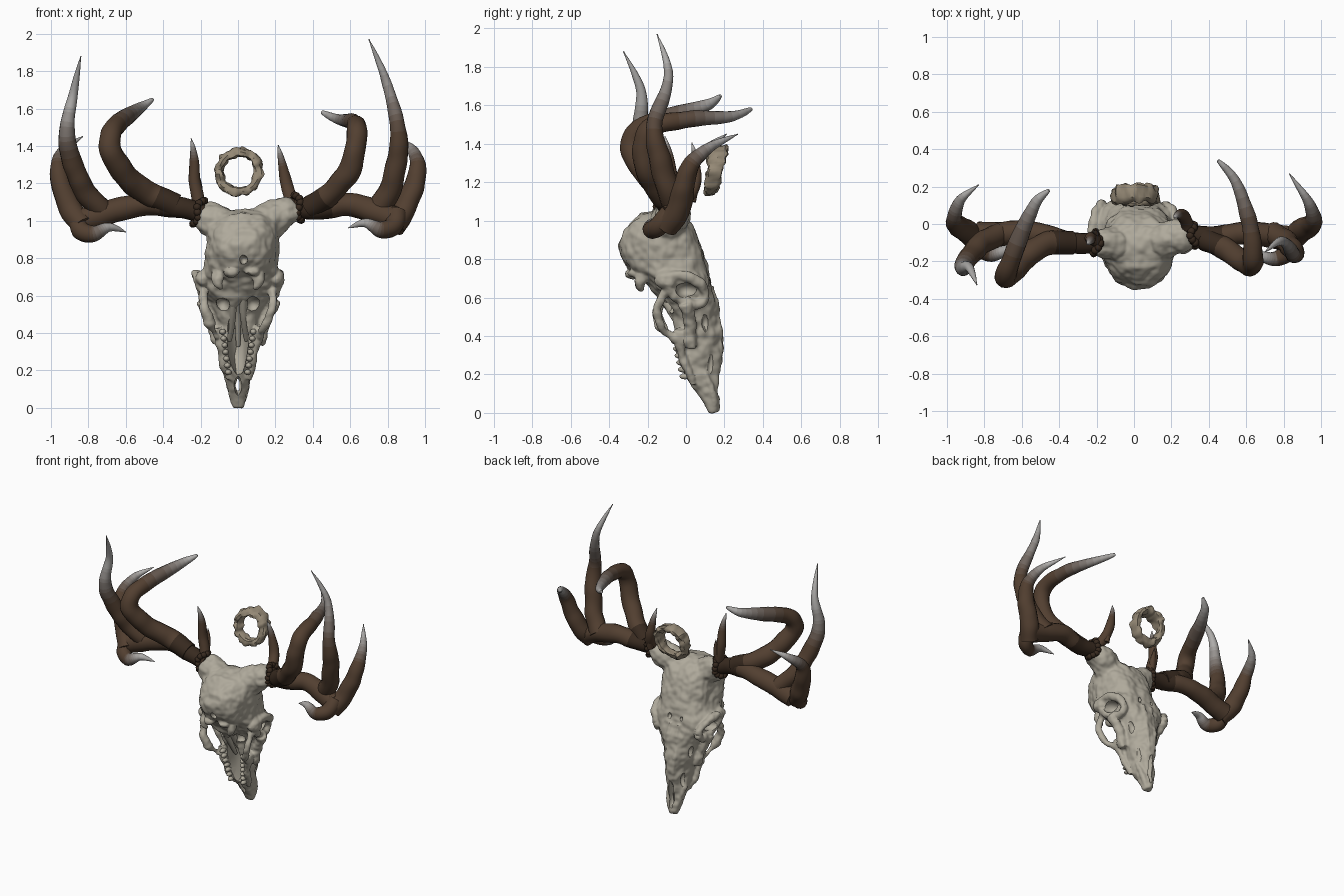
import bpy, bmesh, math
from mathutils import Vector, Matrix, noise

if "Cube" in bpy.data.objects:
    bpy.data.objects.remove(bpy.data.objects["Cube"])


def material(name, rgb):
    m = bpy.data.materials.new(name)
    m.diffuse_color = (*rgb, 1)
    m.use_nodes = True
    m.node_tree.nodes["Principled BSDF"].inputs["Base Color"].default_value = m.diffuse_color
    return m


# bone, plus a horn ramp blended from dark brown to grey
BONE = [material("bone", (0.43, 0.40, 0.33))]
BROWN, GREY = Vector((0.085, 0.05, 0.03)), Vector((0.42, 0.41, 0.40))
HORN = [material("horn_dark", BROWN * 0.45)] + [
    material("horn_%d" % i, BROWN.lerp(GREY, (i / 8) ** 1.5)) for i in range(9)]


def activate(ob, others=()):
    bpy.ops.object.select_all(action='DESELECT')
    bpy.context.view_layer.objects.active = ob
    for o in (ob, *others):
        o.select_set(True)


def finish(bm, name, mats, smooth=60):
    bmesh.ops.recalc_face_normals(bm, faces=bm.faces)
    me = bpy.data.meshes.new(name)
    bm.to_mesh(me)
    bm.free()
    ob = bpy.data.objects.new(name, me)
    bpy.context.collection.objects.link(ob)
    for m in mats:
        me.materials.append(m)
    activate(ob)
    bpy.ops.object.shade_smooth_by_angle(angle=math.radians(smooth))
    return ob


def spline(rows, steps):
    """Catmull-Rom through rows of numbers."""
    rows = [Vector(r) for r in rows]
    out = []
    for i in range(len(rows) - 1):
        p0, p1, p2 = rows[max(i - 1, 0)], rows[i], rows[i + 1]
        p3 = rows[min(i + 2, len(rows) - 1)]
        for k in range(steps):
            t = k / steps
            out.append((2 * p1 + (p2 - p0) * t + (2 * p0 - 5 * p1 + 4 * p2 - p3) * t * t
                        + (3 * p1 - p0 - 3 * p2 + p3) * t ** 3) / 2)
    return out + [rows[-1]]


def bridge(bm, rings, shade=lambda t: 0):
    n = len(rings[0])
    for i, (a, b) in enumerate(zip(rings, rings[1:])):
        for j in range(n):
            f = bm.faces.new((a[j], a[(j + 1) % n], b[(j + 1) % n], b[j]))
            f.material_index = shade(i / (len(rings) - 1))
    bm.faces.new(rings[0]).material_index = shade(0)
    bm.faces.new(rings[-1]).material_index = shade(1)


def tube(name, path, r0, change=-1.0, mats=BONE, grey=2.0, dark=-1.0, power=2.3):
    """Bent limb; radius grows or tapers by change; fades to grey after fraction grey."""
    def shade(t):
        if len(mats) == 1:
            return 0
        return 0 if t < dark else 1 if t < grey else min(9, 2 + int((t - grey) * 26))
    pts = spline(path, 8)
    bm = bmesh.new()
    rings, side, last = [], None, len(pts) - 1
    for i, c in enumerate(pts):
        d = (pts[min(i + 1, last)] - pts[max(i - 1, 0)]).normalized()
        side = d.orthogonal() if side is None else side - d * side.dot(d)
        side.normalize()
        up = d.cross(side)
        ring = []
        for j in range(14):
            a = math.tau * j / 14
            o = side * math.cos(a) + up * math.sin(a)
            r = max(r0 * (1 + change * (i / last) ** power), 0.003)
            r *= 1 + 0.14 * noise.noise((c + o * 0.05) * 11)
            ring.append(bm.verts.new(c + o * r))
        rings.append(ring)
    bridge(bm, rings, shade)
    return finish(bm, name, mats)


def blobs(name, spheres, mats=BONE):
    """Group of ellipsoids: centre, scale."""
    bm = bmesh.new()
    for c, s in spheres:
        bmesh.ops.create_icosphere(bm, subdivisions=2, radius=1,
                                   matrix=Matrix.Translation(c) @ Matrix.Diagonal((*s, 1)))
    return finish(bm, name, mats)


# skull shell: z, y front, y back, half width
PROFILE = [(1.055, -.14, -.06, .06), (1.03, -.23, -.01, .15), (.96, -.31, .04, .19),
           (.86, -.35, .085, .192), (.76, -.31, .11, .195), (.69, -.22, .13, .215),
           (.57, -.12, .165, .165), (.48, -.07, .18, .125), (.3, -.04, .192, .09),
           (.14, .025, .17, .062), (.06, .09, .178, .042), (.005, .12, .172, .025)]
bm = bmesh.new()
rings = []
for z, yf, yb, w in spline(PROFILE, 5):
    ring = []
    snout = min(1, max(0, (0.66 - z) / 0.2))
    cx = 0.03 * min(1, max(0, (z - 0.6) / 0.3))
    for j in range(40):
        ca, sa = math.cos(math.tau * j / 40), math.sin(math.tau * j / 40)
        k = 0.8 if sa > 0 or snout > 0 else 1
        x = w * math.copysign(abs(ca) ** k, ca)
        y = (yf + yb) / 2 + (yb - yf) / 2 * math.copysign(abs(sa) ** k, sa)
        if sa > 0:  # narrow nose bridge
            x *= 1 - 0.4 * snout * sa
        ring.append(bm.verts.new((x + cx, y, z)))
    rings.append(ring)
bridge(bm, rings)
skull = finish(bm, "skull", BONE, 50)

# paired skull details, mirrored and fused into the shell
parts = []
for s, n in ((-1, "left"), (1, "right")):
    rim = [(s * (.195 + .02 * math.sin(a) - .02 * math.cos(a)), .005 + .1 * math.cos(a),
            .64 + .068 * math.sin(a) - .03 * math.cos(a))
           for a in (math.tau * i / 10 for i in range(11))]
    parts.append(tube("eye_rim_" + n, rim, .025, 0))

    def pair(part, path, r, change=-.3):
        parts.append(tube(part + "_" + n, [(s * x, y, z) for x, y, z in path], r, change))
    pair("cheek_arch", [(.19, -.07, .67), (.18, -.145, .56), (.145, -.12, .44), (.1, -.02, .36)], .024)
    pair("cheek_bone", [(.19, -.01, .57), (.145, .02, .47), (.11, .03, .34)], .033, -.1)
    pair("nasal_bone", [(.035, .13, .66), (.03, .168, .45), (.018, .19, .27)], .022, -1)
    pair("tooth_bed", [(.115, -.03, .43), (.09, -.025, .32), (.055, .04, .15)], .028, -.5)
    pair("upper_jaw", [(.06, .09, .24), (.045, .13, .13), (.016, .155, .02)], .021)
    pair("neck_process", [(.1, -.2, .76), (.11, -.235, .68), (.09, -.235, .63)], .034, -.7)
    parts.append(blobs("condyle_" + n, [((s * .05 + .02, -.275, .725), (.042, .04, .025)),
                                        ((s * .2 + .01, -.1, .69), (.045, .06, .045))]))

# horn bases
parts.append(tube("pedicle_left", [(-.04, -.1, .93), (-.12, -.1, 1), (-.2, -.1, 1.04)], .1, -.4))
parts.append(tube("pedicle_right", [(.12, -.1, .94), (.2, -.08, 1.02), (.31, -.06, 1.07)], .105, -.4))

activate(skull, parts)
bpy.ops.object.join()


def apply(kind, **settings):
    mod = skull.modifiers.new("step", kind)
    for key, value in settings.items():
        setattr(mod, key, value)
    activate(skull)
    bpy.ops.object.modifier_apply(modifier=mod.name)


apply('REMESH', mode='VOXEL', voxel_size=0.0075)
apply('SMOOTH', factor=0.5, iterations=3)

# openings: nasal cavity, spine hole, palate, eye sockets, cheek gaps
holes = [((0, .185, .15), (.02, .06, .11)), ((.03, -.34, .79), (.022, .05, .025)),
         ((0, -.03, .37), (.058, .15, .21)), ((0, .06, .12), (.018, .09, .06))]
for s in (-1, 1):
    holes += [((s * .23, 0, .637), (.1, .062, .042)), ((s * .13, .1, .46), (.05, .02, .055)),
              ((s * .075, .13, .25), (.025, .014, .06)), ((s * .05, .16, .7), (.012, .06, .02)),
              ((s * .08, -.13, .55), (.045, .09, .045))]
for h in holes:
    cutter = blobs("opening_cutter", [h])
    cutter.hide_render = True
    apply('BOOLEAN', operation='DIFFERENCE', solver='EXACT', object=cutter)
    bpy.data.objects.remove(cutter)

# weathered bone surface
moves = [v.normal * (.013 * noise.noise(v.co * 11) + .007 * noise.noise(v.co * 28))
         for v in skull.data.vertices]
for v, m in zip(skull.data.vertices, moves):
    v.co += m
activate(skull)
bpy.ops.object.shade_smooth_by_angle(angle=math.radians(50))

# teeth and the bony wall inside the palate
for s, n in ((-1, "left"), (1, "right")):
    blobs("teeth_" + n, [((s * (.052 + .005 * i), -.005 - .0085 * i, .19 + .036 * i),
                          (.018, .03, .016)) for i in range(7)])
    tube("palate_ridge_" + n, [(s * .03, -.15, .67), (s * .03, -.06, .5), (s * .045, .04, .36)], .022, -.5)
tube("palate_wall", [(0, -.08, .66), (0, .03, .5), (0, .1, .33)], .018, -.4)

# knobbly burr collars, then low, outer and brow tines shared by both sides
for s, n, c, tilt in ((-1, "left", (-.21, -.1, 1.045), .3), (1, "right", (.32, -.06, 1.07), .1)):
    q = Vector((s, .1, tilt)).to_track_quat('Z', 'Y')
    blobs("burr_" + n, [(Vector(c) + q @ Vector((.056 * math.cos(a), .068 * math.sin(a),
                                                 .012 * math.sin(3 * a))), (.021, .023, .021))
                        for a in (math.tau * i / 16 for i in range(16))], HORN)

    def tine(part, path, r, grey, dark=-1, move=(0, 0, 0), mats=HORN):
        """Right side also slides by move."""
        m = Vector(move) * (s > 0)
        tube(part + "_" + n, [Vector((s * x, y, z)) + m for x, y, z in path], r, -1, mats, grey, dark)
    tine("outer_tine", [(.83, -.1, .97), (.89, -.04, 1.06), (.94, -.01, 1.18), (.96, .03, 1.3),
                        (.925, .13, 1.385), (.83, .21 + .06 * (s > 0), 1.45)], .063, .58)
    tine("low_tine", [(.86, -.06, 1.02), (.84, -.12, .95), (.77, -.16, .93), (.69, -.145, .965),
                      (.6, -.11, .94)], .052, .45, -1, (-.01, -.025, .022))
    tine("brow_tine", [(.2, -.09, 1.06), (.23, -.075, 1.2), (.235, -.09, 1.34), (.25, -.11, 1.44)]
         if s < 0 else [(.3, -.04, 1.08), (.265, .04, 1.17), (.235, .05, 1.31), (.215, .03, 1.405)],
         .036, .6, .12)
    tine("brow_spur", [(.215, -.07, 1.1), (.208, -.05, 1.18), (.215, -.04, 1.26)], .022, .8, -1,
         (.055, .1, 0))

# main beams
tube("beam_left", [(-.19, -.1, 1.04), (-.33, -.1, 1.075), (-.55, -.05, 1.08), (-.83, -.06, 1.0)],
     .056, .3, HORN, 2, .45)
tube("beam_right", [(.3, -.06, 1.07), (.43, -.07, 1.06), (.6, -.05, 1.085), (.84, -.08, 1.01)],
     .056, .25, HORN, 2, .45)

# long inner tines curling back
tube("inner_tine_left", [(-.33, -.1, 1.08), (-.48, -.11, 1.15), (-.61, -.21, 1.25),
                         (-.68, -.28, 1.37), (-.67, -.23, 1.48), (-.59, -.02, 1.56),
                         (-.52, .12, 1.605), (-.455, .18, 1.65)], .065, -.88, HORN, .62, .1, 3)
tube("inner_tine_right", [(.38, -.08, 1.07), (.5, -.14, 1.15), (.59, -.2, 1.26),
                          (.63, -.22, 1.4), (.635, -.16, 1.495), (.61, .04, 1.53),
                          (.54, .23, 1.54), (.45, .34, 1.58)], .061, -.85, HORN, .66, .1, 3)

# tall upright tines
tube("long_tine_left", [(-.72, -.05, 1.05), (-.82, -.11, 1.16), (-.885, -.18, 1.31),
                        (-.915, -.235, 1.48), (-.88, -.235, 1.68), (-.84, -.325, 1.88)],
     .062, -1, HORN, .45)
tube("long_tine_right", [(.74, -.05, 1.05), (.81, -.09, 1.16), (.85, -.14, 1.33),
                         (.855, -.165, 1.5), (.79, -.09, 1.75), (.7, -.15, 1.97)],
     .062, -1, HORN, .57)

# loose bone ring behind the head
bm = bmesh.new()
loops = []
for i in range(60):
    a = math.tau * i / 60
    d = Vector((math.cos(a), 0, math.sin(a)))
    loop = []
    for j in range(12):
        cb, sb = math.cos(math.tau * j / 12), math.sin(math.tau * j / 12)
        p = d * (0.106 + 0.023 * math.copysign(abs(cb) ** 0.7, cb))
        p.y = (0.04 + 0.008 * d.z) * math.copysign(abs(sb) ** 0.7, sb)
        k = 0.02 * noise.noise(p * 30)
        p += d * k * cb + Vector((0, k * sb, 0))
        loop.append(bm.verts.new(p + Vector((0.005, 0.15 + 0.2 * p.z, 1.262))))
    loops.append(loop)
for A, B in zip(loops, loops[1:] + loops[:1]):
    for j in range(12):
        bm.faces.new((A[j], A[(j + 1) % 12], B[(j + 1) % 12], B[j]))
finish(bm, "bone_ring", [material("old_bone", (0.30, 0.25, 0.18))], 40)
